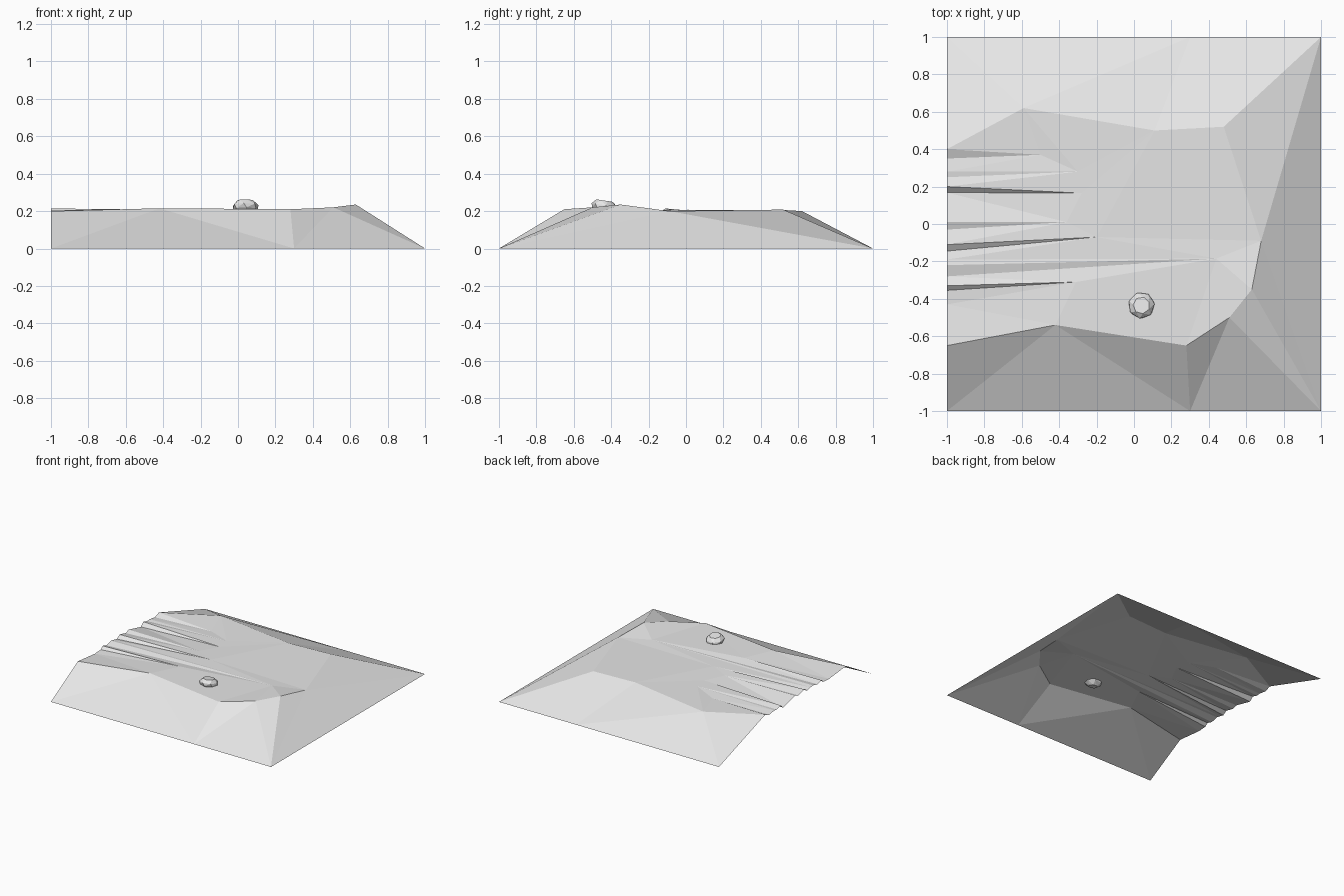
import bpy, bmesh, math
from mathutils import Vector
from mathutils.geometry import delaunay_2d_cdt

cube = bpy.data.objects.get("Cube")
if cube:
    bpy.data.objects.remove(cube)

# One pale stone colour
stone = bpy.data.materials.new("pale_grey_stone")
stone.use_nodes = True
stone.diffuse_color = (0.8, 0.8, 0.8, 1)
stone.node_tree.nodes["Principled BSDF"].inputs["Base Color"].default_value = (0.8, 0.8, 0.8, 1)


def add_object(name, bm):
    mesh = bpy.data.meshes.new(name)
    bm.to_mesh(mesh)
    bm.free()
    mesh.materials.append(stone)
    obj = bpy.data.objects.new(name, mesh)
    bpy.context.collection.objects.link(obj)
    return obj


points, links = [], []


def add_line(line):
    """Adds a break line of the terrain, reusing points already placed."""
    ids = []
    for p in line:
        if p not in points:
            points.append(p)
        ids.append(points.index(p))
    links.extend(zip(ids, ids[1:]))


# Outer foot of the mound
front_left, front_right = (-1, -1, 0), (1, -1, 0)
back_left, back_right = (-1, 1, 0), (1, 1, 0)
front_rim, back_rim = (-1, -.65, .2), (-1, .4, .2)
front_knee, back_knee = (-.42, -.54, .215), (-.59, .62, .2)
crest, saddle = (.63, -.35, .235), (.68, -.09, .2)
add_line([front_rim, front_left, (.3, -1, 0), front_right, back_right,
          (.3, 1, 0), back_left, back_rim])

# Rim where the slopes meet the top
add_line([front_rim, front_knee, (.28, -.65, .21), (.51, -.5, .22), crest, saddle,
          (.48, .52, .208), (.11, .5, .207), back_knee, back_rim])

# Slope folds
add_line([front_left, front_knee, (.3, -1, 0)])
add_line([back_left, back_knee, (.3, 1, 0)])
add_line([front_right, saddle, back_right])
add_line([front_right, crest])

# Furrows: open-edge profile, each point running inward to a tip
tips = dict(a=(-.31, -.31, .212), b=(.44, -.185, .208), c=(-.2, -.07, .205),
            d=(-.36, .01, .203), e=(-.28, .165, .2), f=(-.3, .28, .2),
            g=(-.5, .37, .19))
furrows = [(-.43, .178, "a"), (-.355, .183, "a"), (-.33, .205, "a"),
           (-.28, .19, "b"), (-.22, .205, "b"), (-.19, .2, "b"),
           (-.145, .19, "c"), (-.11, .214, "c"),
           (-.03, .195, "d"), (.01, .208, "d"),
           (.168, .17, "e"), (.2, .2, "e"),
           (.25, .186, "f"), (.28, .19, "f"), (.35, .18, "g")]
edge = [front_rim] + [(-1, y, z) for y, z, t in furrows] + [back_rim]
add_line(edge)
for y, z, tip in furrows:
    add_line([(-1, y, z), tips[tip]])
add_line([tips["b"], saddle])
add_line([tips["c"], saddle])

# Triangulate the break lines into the open mound surface
flat = [Vector(p[:2]) for p in points]
verts, _, faces, source, _, _ = delaunay_2d_cdt(flat, links, [], 0, 1e-5)
bm = bmesh.new()
made = [bm.verts.new((v.x, v.y, points[s[0]][2] if s else .2))
        for v, s in zip(verts, source)]
for f in faces:
    bm.faces.new([made[i] for i in f])
bmesh.ops.recalc_face_normals(bm, faces=bm.faces)
if sum(f.normal.z for f in bm.faces) < 0:
    bmesh.ops.reverse_faces(bm, faces=bm.faces)
add_object("ground_mound", bm)

# Boulder half sunk in the top: faceted rings with a tilted crown
bm = bmesh.new()
for radius, height, turn in [(.035, -.04, 0), (.068, -.012, .3), (.07, .01, .1), (.045, .034, .4)]:
    for i in range(7):
        a = turn + i * math.tau / 7
        y = radius * math.sin(a)
        bm.verts.new((radius * math.cos(a), y, height - .15 * y))
bmesh.ops.convex_hull(bm, input=bm.verts)
bmesh.ops.recalc_face_normals(bm, faces=bm.faces)
boulder = add_object("boulder", bm)
boulder.location = (.04, -.435, .222)
